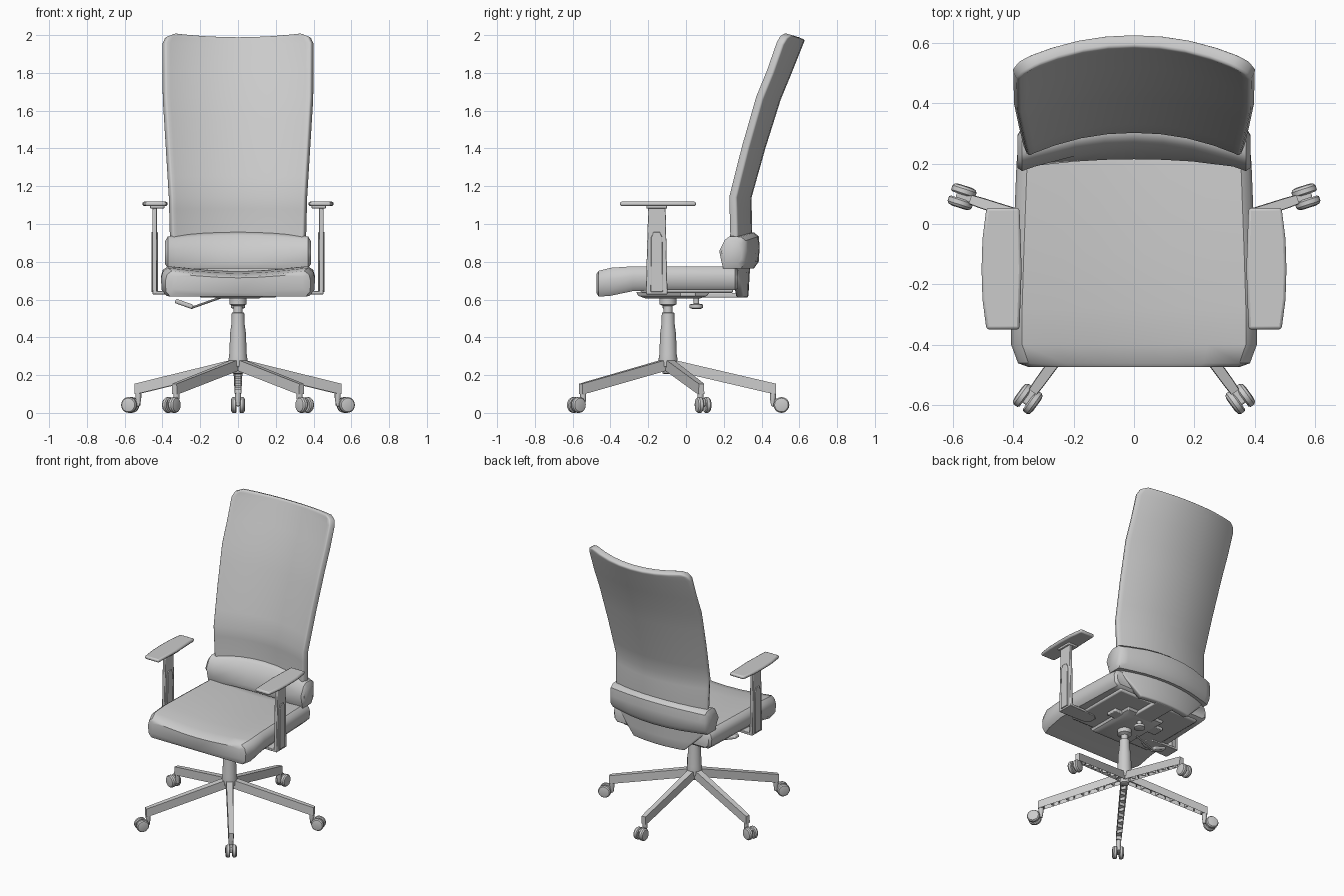
import bpy, bmesh, math
from mathutils import Vector, Matrix

cube = bpy.data.objects.get("Cube")
if cube:
    bpy.data.objects.remove(cube)

grey = bpy.data.materials.new("light_grey")
grey.use_nodes = True
grey.diffuse_color = (0.6, 0.6, 0.6, 1)
grey.node_tree.nodes["Principled BSDF"].inputs["Base Color"].default_value = (0.6, 0.6, 0.6, 1)

CENTRE = Vector((0, -0.095, 0))


def finish(name, bm, bevel=0, mirror=False, angle=30):
    bmesh.ops.recalc_face_normals(bm, faces=bm.faces)
    mesh = bpy.data.meshes.new(name)
    bm.to_mesh(mesh)
    bm.free()
    mesh.materials.append(grey)
    ob = bpy.data.objects.new(name, mesh)
    bpy.context.collection.objects.link(ob)
    bpy.ops.object.select_all(action="DESELECT")
    ob.select_set(True)
    bpy.context.view_layer.objects.active = ob
    bpy.ops.object.shade_smooth_by_angle(angle=math.radians(angle))
    if bevel:
        m = ob.modifiers.new("bevel", "BEVEL")
        m.width, m.segments = bevel, 2
        m.limit_method, m.angle_limit = "ANGLE", math.radians(40)
    if mirror:
        ob.modifiers.new("mirror", "MIRROR")
    return ob


def add_loft(bm, rings):
    rows = [[bm.verts.new(p) for p in ring] for ring in rings]
    n = len(rows[0])
    for a, b in zip(rows, rows[1:]):
        for i in range(n):
            j = (i + 1) % n
            bm.faces.new((a[i], a[j], b[j], b[i]))
    bm.faces.new(rows[0])
    bm.faces.new(rows[-1])


def loft(name, rings, **kw):
    bm = bmesh.new()
    add_loft(bm, rings)
    return finish(name, bm, **kw)


def box(name, lo, hi, **kw):
    rings = [[(lo[0], lo[1], z), (hi[0], lo[1], z), (hi[0], hi[1], z), (lo[0], hi[1], z)]
             for z in (lo[2], hi[2])]
    return loft(name, rings, **kw)


def lathe(name, profile, centre, axis=(0, 0, 1), sides=24, **kw):
    """Turned part: profile is (radius, distance along axis)."""
    rot = Vector((0, 0, 1)).rotation_difference(Vector(axis)).to_matrix()
    rings = [[Vector(centre) + rot @ Vector((r * math.cos(t), r * math.sin(t), h))
              for t in (math.tau * i / sides for i in range(sides))] for r, h in profile]
    return loft(name, rings, **kw)


def lerp(table, z):
    for (z0, v0), (z1, v1) in zip(table, table[1:]):
        if z <= z1:
            return v0 + (v1 - v0) * (z - z0) / (z1 - z0)
    return table[-1][1]


# Seat cushion: dished sections lofted from front to back
half = [(0, 0), (0.93, 0), (0.99, 0.2), (1, 0.6), (0.975, 0.86), (0.91, 1), (0.6, 0.9), (0.3, 0.83)]
section = half + [(0, 0.8)] + [(-x, h) for x, h in half[:0:-1]]
stations = [(-0.475, 0.35, 0.635, 0.735), (-0.462, 0.385, 0.615, 0.752), (-0.40, 0.408, 0.62, 0.768),
            (-0.28, 0.408, 0.645, 0.776), (-0.10, 0.402, 0.65, 0.776), (0.20, 0.39, 0.65, 0.776),
            (0.26, 0.385, 0.65, 0.77), (0.275, 0.37, 0.66, 0.755)]
loft("seat_cushion", [[(x * w, y, b + h * (t - b)) for x, h in section] for y, w, b, t in stations], angle=40)
box("seat_pan", (-0.32, -0.24, 0.635), (0.32, 0.25, 0.665), bevel=0.01)

# Backrest shell: curved panel, leaning back, narrow at the foot
lean = [(0.61, 0.33), (0.95, 0.35), (1.14, 0.347), (1.40, 0.42), (1.66, 0.502), (1.80, 0.56), (1.975, 0.63)]
width = [(0.61, 0.2), (0.76, 0.35), (0.95, 0.365), (1.14, 0.37), (1.66, 0.402), (1.93, 0.405),
         (1.96, 0.39), (1.975, 0.345)]
COLS = [-1, -0.93, -0.75, -0.5, -0.25, 0, 0.25, 0.5, 0.75, 0.93, 1]


def bow(x):
    return 0.085 * (abs(x) / 0.38) ** 2.1


bm = bmesh.new()
rows = []
for z in (0.61, 0.68, 0.76, 0.95, 1.08, 1.14, 1.24, 1.40, 1.54, 1.66, 1.80, 1.93, 1.96, 1.975):
    w = lerp(width, z)
    rise = max(0, (z - 1.8) / 0.175) * 0.025
    rows.append([bm.verts.new((u * w, lerp(lean, z) - bow(u * w), z + rise * u * u)) for u in COLS])
for a, b in zip(rows, rows[1:]):
    for i in range(len(COLS) - 1):
        bm.faces.new((a[i], a[i + 1], b[i + 1], b[i]))
back = finish("backrest_shell", bm, angle=40)
if sum(p.normal.y for p in back.data.polygons) < 0:
    back.data.flip_normals()
solid = back.modifiers.new("thickness", "SOLIDIFY")
solid.thickness, solid.offset = 0.045, -1
edge = back.modifiers.new("bevel", "BEVEL")
edge.width, edge.segments, edge.limit_method = 0.012, 2, "ANGLE"
edge.angle_limit = math.radians(50)

# Lumbar sleeve wrapped around the lower back
sleeve = [(0.225, 0.765), (0.215, 0.80), (0.245, 0.88), (0.275, 0.94), (0.30, 0.957),
          (0.36, 0.955), (0.385, 0.935), (0.39, 0.88), (0.385, 0.80), (0.36, 0.765)]
rings = []
for u in (-1, -0.96, -0.85, -0.5, -0.25, 0, 0.25, 0.5, 0.85, 0.96, 1):
    end = 0.75 if abs(u) == 1 else 1
    ring = []
    for y, z in sleeve:
        # the front bows less near the bottom than the rest
        sag = 0.03 if y < 0.23 else 0.075
        sag *= abs(u) ** 2
        ring.append((u * 0.387, 0.31 + (y - 0.31) * end - sag,
                     0.86 + (z - 0.86) * end - 0.025 * u * u * (z > 0.86)))
    rings.append(ring)
loft("lumbar_sleeve", rings, angle=40)

# Armrests, mirrored to the other side
pad = [(0.38, -0.35), (0.49, -0.35), (0.503, -0.25), (0.506, -0.15), (0.503, -0.05), (0.49, 0.053),
       (0.38, 0.053), (0.373, -0.15)]
loft("arm_pad", [[(x, y, z) for x, y in pad] for z in (1.095, 1.118)], bevel=0.009, mirror=True)
box("arm_pad_holder", (0.39, -0.21, 1.082), (0.465, -0.1, 1.098), bevel=0.004, mirror=True)
loft("arm_post", [[(x, y, z) for x, y in ((0.43, a), (0.452, a), (0.452, b), (0.43, b))]
                  for z, a, b in ((0.63, -0.212, -0.098), (0.85, -0.207, -0.103), (1.085, -0.2, -0.108))],
     bevel=0.004, mirror=True)
slot = [(-0.187, 0.64), (-0.123, 0.64), (-0.126, 0.93), (-0.138, 0.957), (-0.172, 0.957), (-0.184, 0.93)]
loft("arm_height_sleeve", [[(x, y, z) for y, z in slot] for x in (0.424, 0.459)], bevel=0.003, mirror=True)
foot = [(0.452, -0.212), (0.452, -0.098), (0.25, -0.105), (0.215, -0.13), (0.215, -0.18), (0.25, -0.205)]
loft("arm_bracket", [[(x, y, z) for x, y in foot] for z in (0.628, 0.645)], bevel=0.003, mirror=True)

# Tilt mechanism, knob and lever under the seat
loft("tilt_housing", [[(x * s, y * s - 0.07, z) for x, y in ((-1, -1.3), (1, -1.3), (1, 1.3), (-1, 1.3))]
                      for z, s in ((0.605, 0.11), (0.62, 0.14), (0.64, 0.15))], bevel=0.005)
box("cross_plate", (-0.2, -0.03, 0.615), (0.2, 0.05, 0.64), bevel=0.005)
box("back_bar", (-0.07, 0.05, 0.61), (0.07, 0.32, 0.635), bevel=0.006)
lathe("tension_knob", [(0.02, 0.0), (0.036, 0.006), (0.036, 0.024), (0.015, 0.028), (0.015, 0.06)],
      (0, 0.055, 0.55))
tilt = Vector((-0.24, 0, -0.085)).normalized()
lathe("lever_rod", [(0.006, 0), (0.006, 0.18)], (-0.08, -0.1, 0.615), tilt, 10)
paddle = box("lever_paddle", (0, -0.025, -0.012), (0.1, 0.025, 0.012), bevel=0.008)
paddle.location = (-0.238, -0.1, 0.56)
paddle.rotation_euler = (0, math.radians(-19.5), math.pi)

# Gas column and hub
lathe("gas_column", [(0.02, 0.205), (0.03, 0.21), (0.032, 0.24), (0.048, 0.245), (0.05, 0.285), (0.046, 0.31),
                     (0.042, 0.42), (0.035, 0.47), (0.033, 0.53), (0.024, 0.532), (0.024, 0.565),
                     (0.034, 0.57), (0.046, 0.575), (0.046, 0.605)], CENTRE)

# Five star legs with hollow ribbed undersides, each on a twin-wheel caster
for k in range(5):
    turn = math.radians(90 + 72 * k)
    parts = []
    bm = bmesh.new()
    stops = [(0.02, 0.225, 0.283, 0.024), (0.535, 0.105, 0.163, 0.018), (0.572, 0.1, 0.154, 0.016)]
    add_loft(bm, [[(r, -w, b), (r, w, b), (r, w * 0.9, t), (r, -w * 0.9, t)] for r, b, t, w in stops])
    bmesh.ops.recalc_face_normals(bm, faces=bm.faces)
    under = min(bm.faces, key=lambda f: f.normal.z * f.calc_area())
    bmesh.ops.inset_individual(bm, faces=[under], thickness=0.005, depth=-0.025)
    parts.append(finish("base_leg_%d" % (k + 1), bm))
    bm = bmesh.new()
    for i in range(9):
        r = 0.08 + i * 0.05
        z = 0.225 - (r - 0.02) * 0.233
        s = 0.008 * (-1) ** i
        add_loft(bm, [[(r - s, -0.016, h), (r + s, 0.016, h), (r + s + 0.005, 0.016, h),
                       (r - s + 0.005, -0.016, h)] for h in (z + 0.004, z + 0.032)])
    parts.append(finish("leg_ribs_%d" % (k + 1), bm))
    parts.append(lathe("caster_stem_%d" % (k + 1), [(0.012, 0.05), (0.016, 0.08), (0.016, 0.125)],
                       (0.555, 0, 0), sides=12))
    parts.append(box("caster_bridge_%d" % (k + 1), (0.545, -0.012, 0.035), (0.62, 0.012, 0.075), bevel=0.006))
    for side, tag in ((-1, "a"), (1, "b")):
        parts.append(lathe("caster_wheel_%d%s" % (k + 1, tag),
                           [(0.036, 0), (0.042, 0.005), (0.042, 0.02), (0.036, 0.028), (0.022, 0.031)],
                           (0.6, side * 0.007, 0.042), (0, side, 0), 20))
    for ob in parts:
        ob.matrix_world = Matrix.Translation(CENTRE) @ Matrix.Rotation(turn, 4, "Z")
